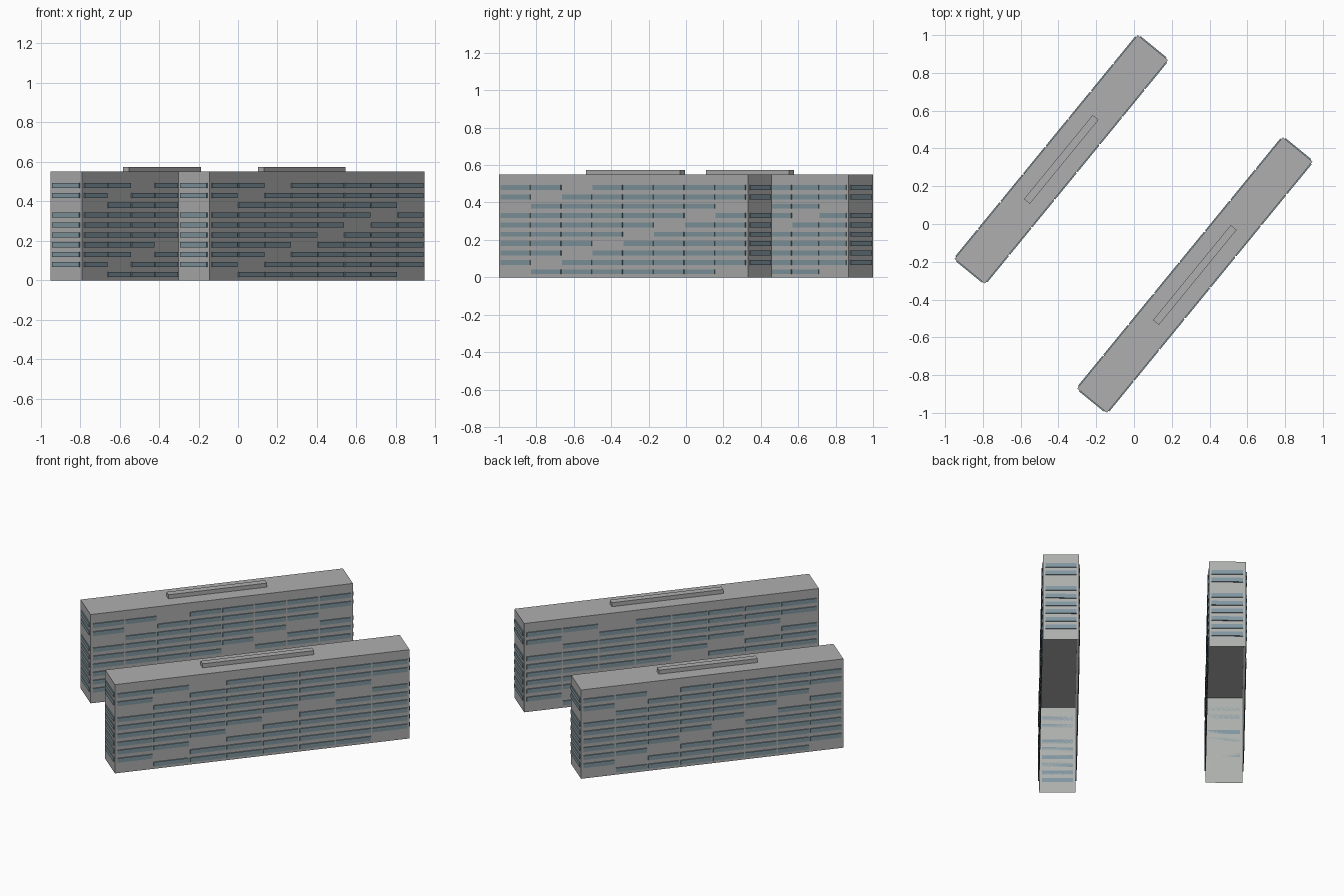
import bpy, bmesh
from math import radians, pi
from mathutils import Matrix

if "Cube" in bpy.data.objects:
    bpy.data.objects.remove(bpy.data.objects["Cube"])

HEIGHT = 0.55
ROWS, COLUMNS = 10, 8
PLATE = 0.006


def material(name, rgb):
    mat = bpy.data.materials.new(name)
    mat.use_nodes = True
    mat.diffuse_color = (*rgb, 1)
    mat.node_tree.nodes["Principled BSDF"].inputs["Base Color"].default_value = (*rgb, 1)
    return mat


concrete = material("concrete_grey", (0.42, 0.43, 0.42))
glass = material("window_blue_grey", (0.22, 0.31, 0.355))


def add_box(bm, centre, size, turn=Matrix()):
    place = turn @ Matrix.Translation(centre) @ Matrix.Diagonal((*size, 1))
    return bmesh.ops.create_cube(bm, size=1, matrix=place)["verts"]


def finish(bm, name, mat, place):
    mesh = bpy.data.meshes.new(name)
    bm.to_mesh(mesh)
    bm.free()
    mesh.materials.append(mat)
    obj = bpy.data.objects.new(name, mesh)
    obj.matrix_world = place
    bpy.context.collection.objects.link(obj)


def window_rows(bm, turn, wall_length, distance, columns, margin):
    """Window bands on one wall, with a diagonal run of blank bays."""
    pitch = (wall_length - 2 * margin) / columns
    for row in range(ROWS):
        for col in range(columns):
            if (row - col) % 7 == 0:
                continue
            x = (col + 0.5) * pitch - wall_length / 2 + margin
            add_box(bm, (x, -distance - PLATE / 2, 0.03 + 0.05 * row),
                    (pitch - 0.009, PLATE, 0.026), turn)


def building(side, centre, length, width, roof_length):
    place = Matrix.Translation((*centre, 0)) @ Matrix.Rotation(radians(50.7), 4, "Z")

    # Hollow block, open underneath
    bm = bmesh.new()
    add_box(bm, (0, 0, HEIGHT / 2), (length, width, HEIGHT))
    floor = [f for f in bm.faces if f.normal.z < -0.5]
    bmesh.ops.delete(bm, geom=floor, context="FACES_ONLY")
    finish(bm, side + "_block", concrete, place)

    # Low plant room on the roof
    bm = bmesh.new()
    add_box(bm, (0, 0, HEIGHT + 0.0125), (roof_length, 0.04, 0.025))
    finish(bm, side + "_roof_plant_room", concrete, place)

    # Windows on both long walls and both end walls
    bm = bmesh.new()
    for half in (0, pi):
        window_rows(bm, Matrix.Rotation(half, 4, "Z"), length, width / 2, COLUMNS, 0.009)
        window_rows(bm, Matrix.Rotation(half + pi / 2, 4, "Z"), width, length / 2, 1, 0.01)
    finish(bm, side + "_windows", glass, place)


building("back", (-0.385, 0.342), 1.53, 0.207, 0.575)
building("front", (0.322, -0.27), 1.718, 0.203, 0.65)
